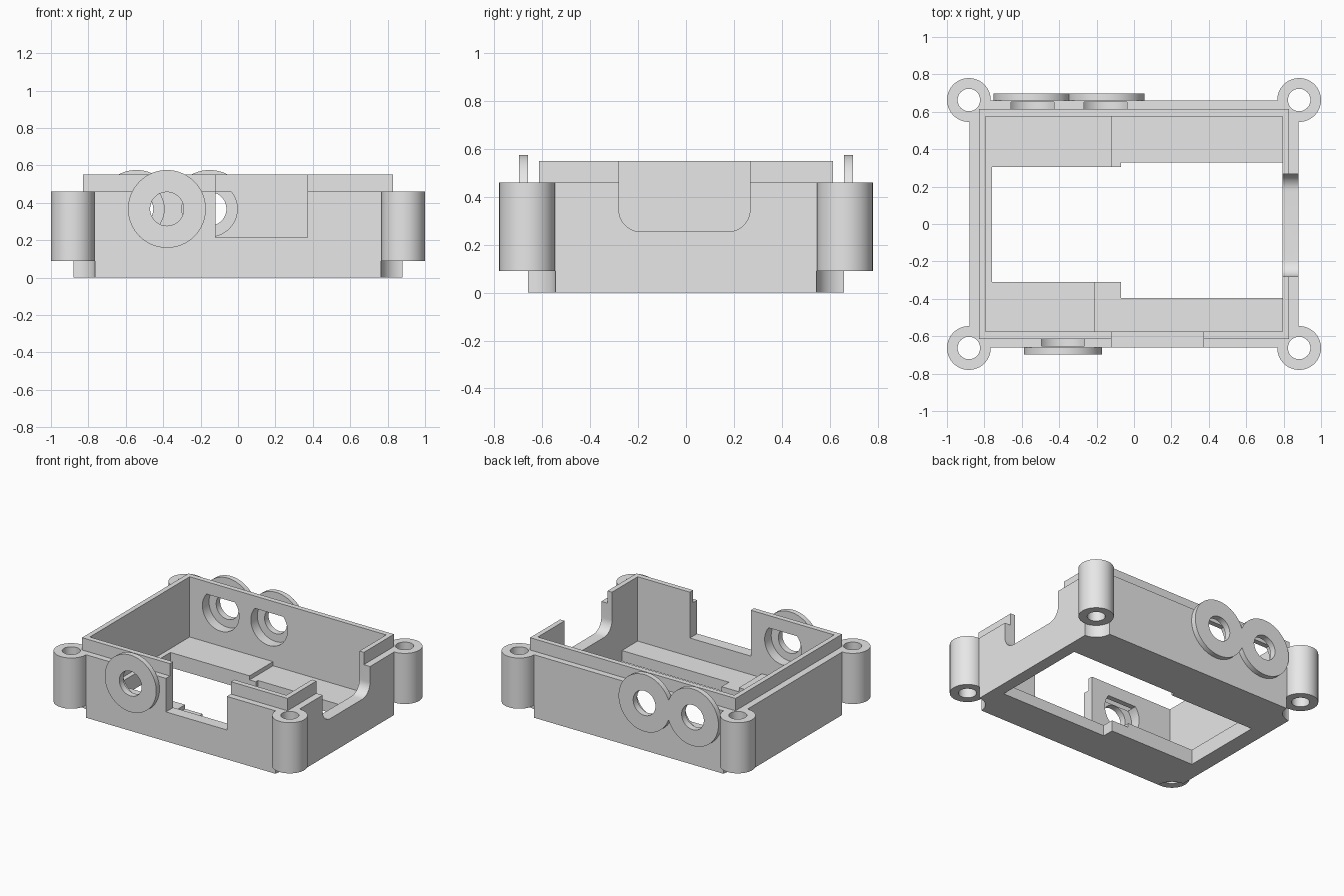
import bpy, bmesh
from math import radians
from mathutils import Matrix

cube = bpy.data.objects.get("Cube")
if cube:
    bpy.data.objects.remove(cube, do_unlink=True)

grey = bpy.data.materials.new("light_grey")
grey.use_nodes = True
grey.diffuse_color = (0.8, 0.8, 0.8, 1)
grey.node_tree.nodes["Principled BSDF"].inputs["Base Color"].default_value = (0.8, 0.8, 0.8, 1)


def finish(bm, name):
    bmesh.ops.recalc_face_normals(bm, faces=bm.faces)
    mesh = bpy.data.meshes.new(name)
    bm.to_mesh(mesh)
    bm.free()
    mesh.materials.append(grey)
    ob = bpy.data.objects.new(name, mesh)
    bpy.context.collection.objects.link(ob)
    return ob


def box(name, x, y, z, round_bottom=0):
    """Box from three (low, high) ranges; optionally rounds the lower edges along x."""
    bm = bmesh.new()
    bmesh.ops.create_cube(bm, size=1)
    for v in bm.verts:
        v.co = [(r[0] if c < 0 else r[1]) for c, r in zip(v.co, (x, y, z))]
    if round_bottom:
        edges = [e for e in bm.edges
                 if all(abs(v.co.z - z[0]) < 1e-5 for v in e.verts)
                 and abs(e.verts[0].co.x - e.verts[1].co.x) > 1e-3]
        bmesh.ops.bevel(bm, geom=edges, offset=round_bottom, segments=12,
                        profile=0.5, affect='EDGES')
    return finish(bm, name)


def cylinder(name, a, b, span, r, axis):
    """Cylinder along z (a, b = x, y) or along y (a, b = x, z)."""
    bm = bmesh.new()
    bmesh.ops.create_cone(bm, cap_ends=True, segments=64, radius1=r, radius2=r,
                          depth=span[1] - span[0])
    mid = sum(span) / 2
    if axis == 'Z':
        m = Matrix.Translation((a, b, mid))
    else:
        m = Matrix.Translation((a, mid, b)) @ Matrix.Rotation(radians(90), 4, 'X')
    bmesh.ops.transform(bm, matrix=m, verts=bm.verts)
    return finish(bm, name)


def combine(ob, tool, operation):
    """Bake one boolean into ob and discard the tool."""
    mod = ob.modifiers.new("boolean", 'BOOLEAN')
    mod.operation, mod.solver, mod.object = operation, 'EXACT', tool
    dg = bpy.context.evaluated_depsgraph_get()
    dg.update()
    mesh = bpy.data.meshes.new_from_object(ob.evaluated_get(dg))
    ob.modifiers.clear()
    ob.data = mesh
    bpy.data.objects.remove(tool, do_unlink=True)


def cut(ob, tool):
    combine(ob, tool, 'DIFFERENCE')


def add(ob, tool):
    combine(ob, tool, 'UNION')


W, D, RIM, TOP = 0.88, 0.66, 0.46, 0.55
IX, IY = 0.794, 0.576
PORT_Z, PORT_R = 0.367, 0.09
corners = [(sx * 0.883, sy * 0.663) for sx in (-1, 1) for sy in (-1, 1)]

# Shell with raised lip and corner screw bosses
body = box("case_body", (-W, W), (-D, D), (0, RIM))
add(body, box("lip", (-0.83, 0.83), (-0.614, 0.614), (0.2, TOP)))
for cx, cy in corners:
    add(body, cylinder("boss", cx, cy, (0.09, RIM), 0.117, 'Z'))

# Cavity, lower floor areas and stepped floor opening
cut(body, box("cavity", (-IX, IX), (-IY, IY), (0.11, 1)))
cut(body, box("back_floor", (-0.12, IX), (0.1, IY), (0.08, 0.5)))
cut(body, box("front_floor", (-0.21, IX), (-IY, -0.1), (0.08, 0.5)))
cut(body, box("opening_narrow", (-0.76, 0), (-0.31, 0.305), (-0.2, 0.4)))
cut(body, box("opening_wide", (-0.07, IX), (-0.395, 0.33), (-0.2, 0.4)))

# Screw holes and rounded reliefs under the bosses
for cx, cy in corners:
    cut(body, cylinder("relief", cx, cy, (-0.2, 0.09), 0.119, 'Z'))
    cut(body, cylinder("screw_hole", cx, cy, (-0.2, 1), 0.06, 'Z'))

# Open notches in the front wall and the end wall
cut(body, box("front_notch", (-0.12, 0.372), (-0.8, -0.5), (0.215, 1)))
cut(body, box("end_notch", (0.7, 1), (-0.28, 0.267), (0.255, 1), round_bottom=0.09))

# Round ports: recess inside the wall, hole, and outer ring plate
for name, side, xs in (("front_port_ring", -1, [-0.38]),
                       ("back_port_rings", 1, [-0.543, -0.152])):
    def span(a, b):
        return tuple(sorted((side * a, side * b)))
    ring = None
    for x in xs:
        recess = cylinder("recess", x, PORT_Z, span(0.5, 0.652), 0.148, 'Y')
        combine(recess, box("limit", (-1, 1), (-1, 1), (0, RIM)), 'INTERSECT')
        cut(body, recess)
        cut(body, cylinder("port_hole", x, PORT_Z, span(0.5, 0.9), PORT_R, 'Y'))
        plate = cylinder(name, x, PORT_Z, span(D, 0.698), 0.208, 'Y')
        if ring:
            add(ring, plate)
        else:
            ring = plate
    for x in xs:
        cut(ring, cylinder("port_hole", x, PORT_Z, span(0.5, 0.9), PORT_R, 'Y'))
    ring.name = name

# Smooth the round walls, keep edges crisp
bpy.ops.object.select_all(action='DESELECT')
for ob in bpy.context.collection.objects:
    if ob.type == 'MESH' and (ob is body or ob.name.endswith(("ring", "rings"))):
        ob.select_set(True)
        bpy.context.view_layer.objects.active = ob
body.select_set(True)
bpy.ops.object.shade_smooth_by_angle(angle=radians(30))
